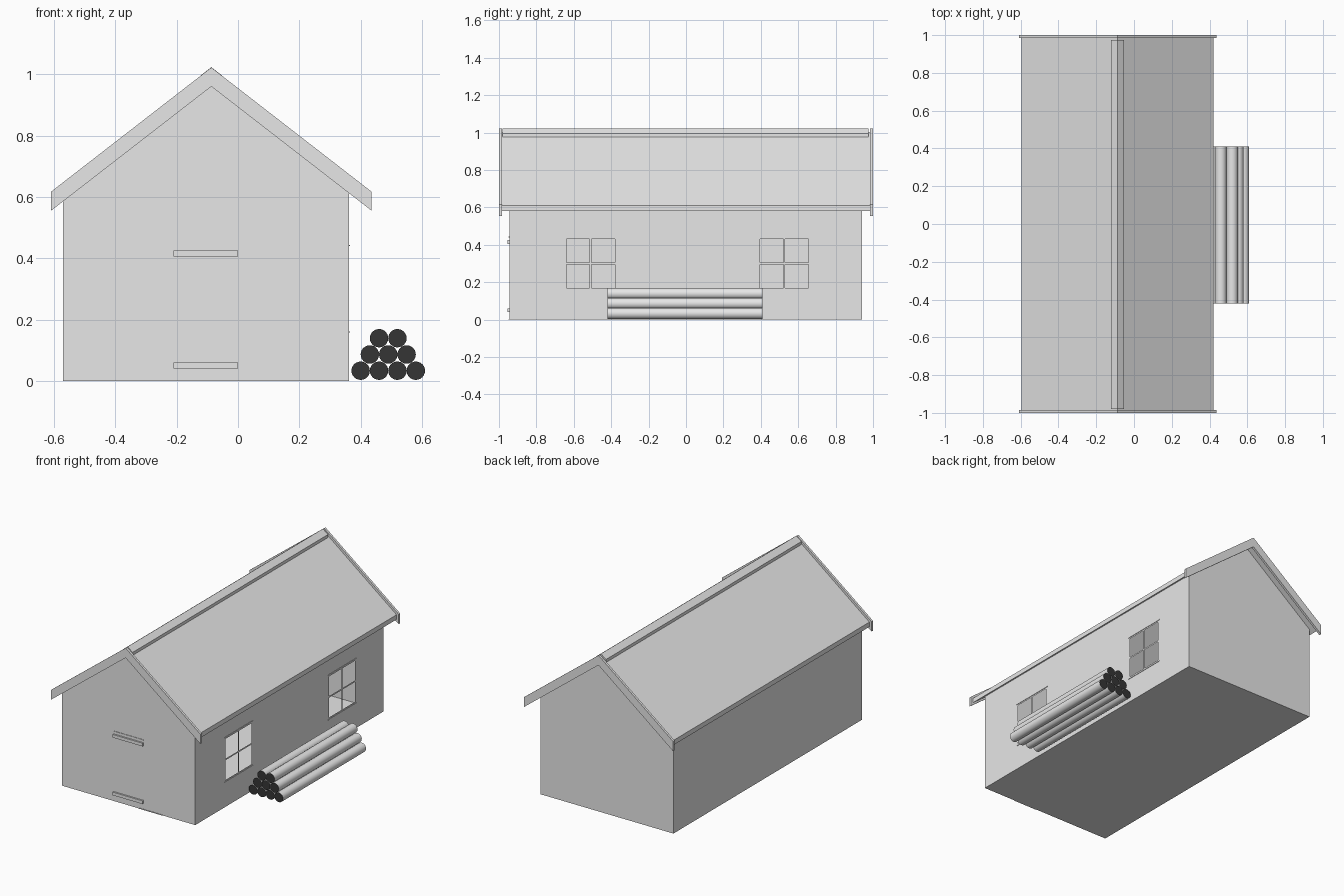
import bpy
import bmesh
from math import radians

if "Cube" in bpy.data.objects:
    bpy.data.objects.remove(bpy.data.objects["Cube"], do_unlink=True)


def material(name, value):
    mat = bpy.data.materials.new(name)
    mat.use_nodes = True
    colour = (value, value, value, 1)
    mat.diffuse_color = colour
    mat.node_tree.nodes["Principled BSDF"].inputs["Base Color"].default_value = colour
    return mat


grey = material("light grey", 0.8)
dark = material("dark log ends", 0.035)

RIDGE_X, PITCH = -0.087, 0.775
LEFT, RIGHT, FRONT, BACK = -0.57, 0.362, -0.945, 0.94
WALL_TOP = 0.974


def finish(name, bm):
    mesh = bpy.data.meshes.new(name)
    bm.to_mesh(mesh)
    bm.free()
    obj = bpy.data.objects.new(name, mesh)
    bpy.context.collection.objects.link(obj)
    mesh.materials.append(grey)
    return obj


def face(bm, points):
    return bm.faces.new([bm.verts.new(p) for p in points])


def box(name, x0, x1, y0, y1, z0, z1):
    bm = bmesh.new()
    bmesh.ops.create_cube(bm, size=1)
    for v in bm.verts:
        v.co = (x1 if v.co.x > 0 else x0, y1 if v.co.y > 0 else y0, z1 if v.co.z > 0 else z0)
    return finish(name, bm)


def chevron(name, y0, y1, half, top, bottom):
    """Inverted V profile with plumb-cut ends, extruded along the ridge."""
    drop = PITCH * half
    profile = [(-half, bottom - drop), (0, bottom), (half, bottom - drop),
               (half, top - drop), (0, top), (-half, top - drop)]
    bm = bmesh.new()
    first = face(bm, [(RIDGE_X + x, y0, z) for x, z in profile])
    moved = bmesh.ops.extrude_face_region(bm, geom=[first])["geom"]
    verts = [g for g in moved if isinstance(g, bmesh.types.BMVert)]
    bmesh.ops.translate(bm, verts=verts, vec=(0, y1 - y0, 0))
    bmesh.ops.recalc_face_normals(bm, faces=bm.faces)
    return finish(name, bm)


# House shell: gables, floor, plain left wall
def eave(x):
    return WALL_TOP - PITCH * abs(x - RIDGE_X)


bm = bmesh.new()
gable = [(LEFT, 0), (RIGHT, 0), (RIGHT, eave(RIGHT)), (RIDGE_X, WALL_TOP), (LEFT, eave(LEFT))]
face(bm, [(x, FRONT, z) for x, z in gable])
face(bm, [(x, BACK, z) for x, z in reversed(gable)])
face(bm, [(LEFT, FRONT, 0), (LEFT, BACK, 0), (RIGHT, BACK, 0), (RIGHT, FRONT, 0)])
face(bm, [(LEFT, BACK, 0), (LEFT, FRONT, 0), (LEFT, FRONT, eave(LEFT)), (LEFT, BACK, eave(LEFT))])

# Window wall: a grid with the pane cells left open
windows = (-0.64, 0.395)
PANE, BAR, SILL = 0.125, 0.01, 0.17
steps = (0, PANE, PANE + BAR, 2 * PANE + BAR)
ys = [FRONT] + [w + s for w in windows for s in steps] + [BACK]
zs = [0] + [SILL + s for s in steps] + [eave(RIGHT)]
for j in range(len(ys) - 1):
    for k in range(len(zs) - 1):
        if j % 2 and j != 4 and k % 2 and j < 8:
            continue
        a, b, c, d = ys[j], ys[j + 1], zs[k], zs[k + 1]
        face(bm, [(RIGHT, a, c), (RIGHT, b, c), (RIGHT, b, d), (RIGHT, a, d)])
bmesh.ops.remove_doubles(bm, verts=bm.verts, dist=0.0001)
finish("house_walls", bm)

# Slim window trims
for i, w in enumerate(windows):
    end = w + steps[-1]
    box(f"window_lintel_{i}", RIGHT - 0.004, RIGHT + 0.003, w - 0.012, end + 0.012, 0.439, 0.443)
    box(f"window_sill_{i}", RIGHT - 0.004, RIGHT + 0.003, w - 0.012, end + 0.012, 0.157, 0.161)

# Roof, ridge cap and gable boards
chevron("roof", -0.985, 0.985, 0.508, 1.004, WALL_TOP)
chevron("ridge_cap", -0.98, 0.975, 0.035, 1.023, 0.99)
for name, y in (("front", -1), ("back", 0.985)):
    chevron(name + "_gable_board", y, y + 0.015, 0.523, 1.022, 0.96)

# Front door straps, door head and threshold
for name, z in (("upper", 0.405), ("lower", 0.04)):
    box(name + "_door_strap", -0.21, 0, FRONT - 0.01, FRONT, z, z + 0.02)
box("door_head", -0.21, 0, FRONT - 0.003, FRONT, 0.44, 0.444)
box("threshold", -0.035, 0.135, FRONT - 0.003, FRONT, 0, 0.004)

# Stacked logs
RADIUS = 0.03
for row, count in enumerate((4, 3, 2)):
    for i in range(count):
        x = 0.40 + RADIUS * row + 0.06 * i
        bpy.ops.mesh.primitive_cylinder_add(
            vertices=24, radius=RADIUS, depth=0.83,
            location=(x, -0.005, 0.033 + 0.053 * row), rotation=(radians(90), 0, 0))
        log = bpy.context.object
        log.name = f"log_{row}_{i}"
        log.data.materials.append(grey)
        log.data.materials.append(dark)
        for poly in log.data.polygons:
            poly.material_index = int(abs(poly.normal.z) > 0.9)
        bpy.ops.object.shade_smooth_by_angle(angle=radians(40))
